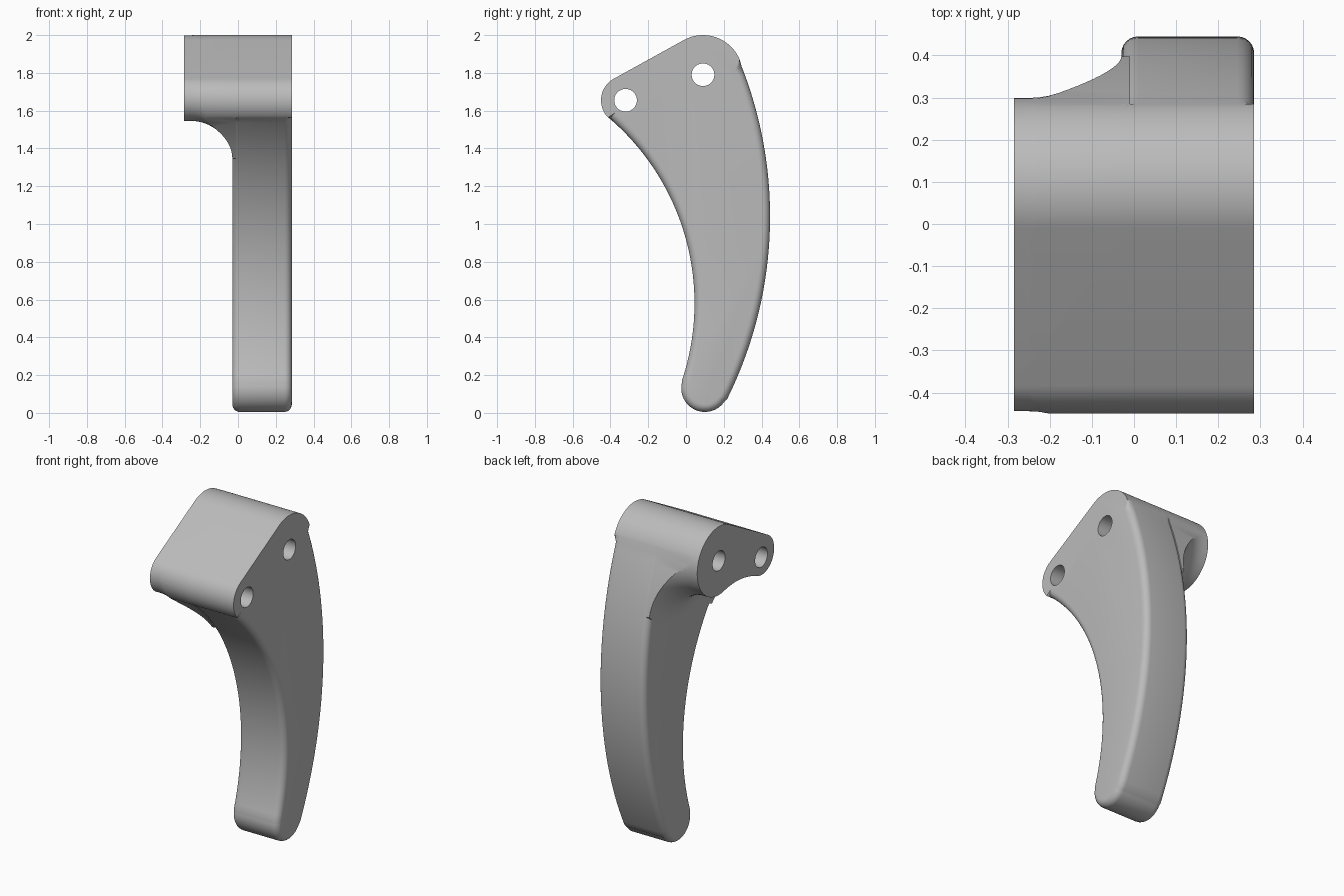
import bpy, bmesh
from math import sin, cos, radians, degrees, atan2, asin, acos, hypot, pi

cube = bpy.data.objects.get("Cube")
if cube:
    bpy.data.objects.remove(cube, do_unlink=True)

grey = bpy.data.materials.new("plain_grey")
grey.use_nodes = True
COLOR = (0.5, 0.5, 0.5, 1)
grey.diffuse_color = COLOR
grey.node_tree.nodes["Principled BSDF"].inputs["Base Color"].default_value = COLOR

# Main dimensions: circles are (y, z, radius)
PIVOT = (0.09, 1.79, 0.21)
NOSE = (-0.32, 1.655, 0.13)
TIP = (0.10, 0.13, 0.125)
BACK = (-1.725, 1.04, 2.17)
FRONT = (-1.245, 0.58, 1.29)
SIDE, INNER = 0.285, -0.03
ROUND, FILLET, HOLE = 0.04, 0.22, 0.06


def heading(a, b):
    return degrees(atan2(b[1] - a[1], b[0] - a[0]))


def arc(circle, start, end, steps, side=1, weight=0):
    """Points as (y, z, outward normal y, outward normal z, rounding weight)."""
    y, z, r = circle
    pts = []
    for i in range(steps + 1):
        a = radians(start + (end - start) * i / steps)
        pts.append((y + r * cos(a), z + r * sin(a), side * cos(a), side * sin(a), weight))
    return pts


def tangent(small, big):
    """Normal angle of the upper line touching both circles."""
    gap = hypot(big[0] - small[0], big[1] - small[1])
    return heading(small, big) + 90 + degrees(asin((big[2] - small[2]) / gap))


def blade_outline():
    top = tangent(NOSE, PIVOT)
    back_top, back_low = heading(BACK, PIVOT), heading(BACK, TIP)
    front_top, front_low = heading(FRONT, NOSE), heading(FRONT, TIP)
    return (arc(PIVOT, back_top, top, 24)
            + arc(NOSE, top, front_top + 180, 24)[:-1]
            + arc(FRONT, front_top, front_low, 48, -1, 1)
            + arc(TIP, front_low + 180, back_low + 360, 28, 1, 1)[1:-1]
            + arc(BACK, back_low, back_top, 48, 1, 1)[:-1])


def head_outline(waist=0.5):
    """Two lobes joined by a straight top and a hollow underside."""
    small = (-0.325, 1.665, 0.12)
    gap = hypot(PIVOT[0] - small[0], PIVOT[1] - small[1])
    a, b = small[2] + waist, PIVOT[2] + waist
    turn = acos((a * a + gap * gap - b * b) / (2 * a * gap))
    down = radians(heading(small, PIVOT)) - turn
    hollow = (small[0] + a * cos(down), small[1] + a * sin(down), waist)
    top = tangent(small, PIVOT)
    low_small, low_big = heading(small, hollow), heading(PIVOT, hollow)
    return (arc(PIVOT, low_big, top, 44)
            + arc(small, top, low_small + 360, 32)[:-1]
            + arc(hollow, low_small + 180, low_big + 180, 16, -1)[:-1])


def loft(name, outline, sections):
    """Skin the outline through sections given as (x, outward offset)."""
    bm = bmesh.new()
    rings = [[bm.verts.new((x, y + ny * d * k, z + nz * d * k))
              for y, z, ny, nz, k in outline] for x, d in sections]
    n = len(outline)
    for r, s in zip(rings, rings[1:]):
        for i in range(n):
            j = (i + 1) % n
            quad = (r[i], r[j], s[j], s[i])
            bm.faces.new(quad)
    bm.faces.new(rings[0])
    bm.faces.new(rings[-1])
    bmesh.ops.recalc_face_normals(bm, faces=bm.faces)
    mesh = bpy.data.meshes.new(name)
    bm.to_mesh(mesh)
    bm.free()
    mesh.materials.append(grey)
    obj = bpy.data.objects.new(name, mesh)
    bpy.context.collection.objects.link(obj)
    return obj


def activate(obj):
    bpy.ops.object.select_all(action='DESELECT')
    obj.select_set(True)
    bpy.context.view_layer.objects.active = obj


def combine(obj, cutter, operation):
    activate(obj)
    mod = obj.modifiers.new("cut", 'BOOLEAN')
    mod.object, mod.operation, mod.solver = cutter, operation, 'EXACT'
    bpy.ops.object.modifier_apply(modifier=mod.name)


# Curved blade with rounded long edges and a sharp-edged top
outline = blade_outline()
steps = [i * pi / 2 / 6 for i in range(7)]
rounding = [(INNER + ROUND * (1 - cos(t)), -ROUND * (1 - sin(t))) for t in steps]
rounding += [(SIDE - ROUND * (1 - cos(t)), -ROUND * (1 - sin(t))) for t in reversed(steps)]
blade = loft("lever_blade", outline, rounding)

# Mounting head, flaring into the side of the blade
flare = [(-SIDE, -0.001)]
for i in range(15):
    t = i * pi / 2 / 14
    flare.append((INNER - FILLET * (1 - sin(t)), FILLET * (1 - cos(t)) - 0.001))
flare.append((INNER + ROUND / 2, FILLET))
head = loft("mounting_head", [p[:4] + (1,) for p in head_outline()], flare)

# Trim the flare to the blade silhouette
trim = loft("trim_cutter", outline, [(-0.5, 0), (0.5, 0)])
combine(head, trim, 'INTERSECT')

# Two pin holes through head and blade
cutters = [trim]
for y, z, _ in (PIVOT, NOSE):
    pin = loft("hole_cutter", arc((y, z, HOLE), 0, 360, 40)[:-1], [(-0.5, 0), (0.5, 0)])
    cutters.append(pin)
    for part in (blade, head):
        combine(part, pin, 'DIFFERENCE')

for cutter in cutters:
    bpy.data.objects.remove(cutter, do_unlink=True)

# Smooth the curves, keep the cut edges sharp
for part in (blade, head):
    activate(part)
    bpy.ops.object.shade_smooth_by_angle(angle=radians(30))
